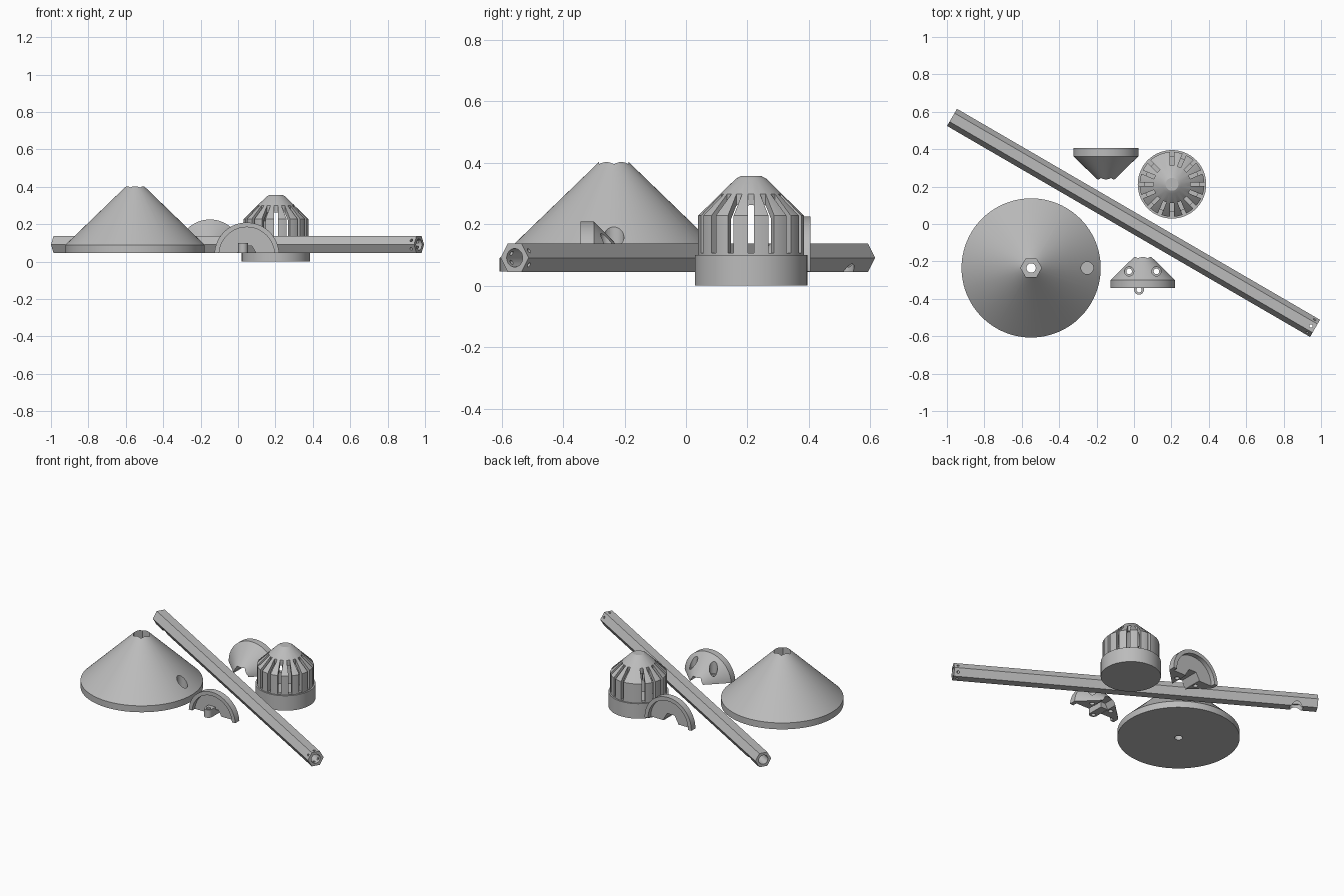
import bpy, bmesh, math
from mathutils import Matrix, Vector

if "Cube" in bpy.data.objects:
    bpy.data.objects.remove(bpy.data.objects["Cube"])

grey = bpy.data.materials.new("plain_grey")
grey.diffuse_color = (0.5, 0.5, 0.5, 1)
grey.use_nodes = True
grey.node_tree.nodes["Principled BSDF"].inputs["Base Color"].default_value = grey.diffuse_color


def lathe(name, profile, n=96, mat=Matrix(), start=0.0):
    """Solid of revolution about local z from (radius, height) points, capped at both ends."""
    bm = bmesh.new()
    rings = [[bm.verts.new((r * math.cos(start + 2 * math.pi * i / n),
                            r * math.sin(start + 2 * math.pi * i / n), z)) for i in range(n)]
             for r, z in profile]
    for a, b in zip(rings, rings[1:]):
        for i in range(n):
            j = (i + 1) % n
            bm.faces.new((a[i], a[j], b[j], b[i]))
    bm.faces.new(rings[0][::-1])
    bm.faces.new(rings[-1])
    return finish(name, bm, mat)


def box(name, lo, hi, mat=Matrix()):
    bm = bmesh.new()
    bmesh.ops.create_cube(bm, size=1)
    lo, hi = Vector(lo), Vector(hi)
    for v in bm.verts:
        v.co = [(lo[k] + hi[k]) / 2 + v.co[k] * (hi[k] - lo[k]) for k in range(3)]
    return finish(name, bm, mat)


def finish(name, bm, mat):
    bm.transform(mat)
    bmesh.ops.recalc_face_normals(bm, faces=bm.faces)
    me = bpy.data.meshes.new(name)
    bm.to_mesh(me)
    bm.free()
    me.materials.append(grey)
    ob = bpy.data.objects.new(name, me)
    bpy.context.collection.objects.link(ob)
    return ob


def boolean(ob, cutters, op='DIFFERENCE'):
    bpy.context.view_layer.objects.active = ob
    for c in cutters:
        m = ob.modifiers.new("cut", 'BOOLEAN')
        m.operation, m.solver, m.object = op, 'EXACT', c
        bpy.ops.object.modifier_apply(modifier=m.name)
        bpy.data.objects.remove(c)


def smooth(ob):
    bpy.ops.object.select_all(action='DESELECT')
    ob.select_set(True)
    bpy.context.view_layer.objects.active = ob
    bpy.ops.object.shade_smooth_by_angle(angle=math.radians(25))


def at(x, y, z=0):
    return Matrix.Translation((x, y, z))


# Large cone base with hexagonal socket, centre bore and a side drain hole
c = at(-0.55, -0.235)
cone = lathe("cone_base", [(0.372, 0.047), (0.372, 0.09), (0.044, 0.407)], 128, c)
boolean(cone, [
    lathe("cut", [(0.056, 0.2), (0.056, 0.5)], 6, c),
    lathe("cut", [(0.025, 0.0), (0.025, 0.5)], 32, c),
    lathe("cut", [(0.033, 0.09), (0.033, 0.3)], 32, c @ at(0.3, 0)),
])
smooth(cone)

# Hexagonal tube lying on a flat
a, b = Vector((-0.973, 0.57, 0.091)), Vector((0.968, -0.558, 0.091))
length = (b - a).length
frame = Matrix.Translation(a) @ (b - a).to_track_quat('Z', 'Y').to_matrix().to_4x4()
rod = lathe("hex_tube", [(0.053, 0), (0.053, length)], 6, frame)
cuts = [
    lathe("cut", [(0.03, -0.1), (0.03, length + 0.1)], 32, frame),
    lathe("cut", [(0.042, 0.0), (0.042, 0.09)], 32, at(-0.862, 0.505)),
]
# Small pin holes near the far end
for k in range(3):
    turn = Matrix.Rotation(math.radians(30 + 60 * k), 4, 'Z') @ Matrix.Rotation(math.pi / 2, 4, 'Y')
    cuts.append(lathe("cut", [(0.008, -0.1), (0.008, 0.1)], 12,
                      frame @ at(0, 0, length - 0.025) @ turn))
boolean(rod, cuts)
smooth(rod)

# Slotted basket: plain foot, hollow drum and conical roof
c = at(0.203, 0.212)
basket = lathe("slotted_basket", [(0.183, 0), (0.183, 0.1), (0.173, 0.1), (0.173, 0.228),
                                  (0.05, 0.348), (0.034, 0.357)], 96, c)
cuts = [lathe("cut", [(0.146, 0.03), (0.146, 0.218), (0.03, 0.33)], 64, c)]
for i in range(16):
    cuts.append(box("cut", (0.1, -0.01, 0.106), (0.25, 0.01, 0.3),
                    c @ Matrix.Rotation(2 * math.pi * i / 16, 4, 'Z')))
boolean(basket, cuts)
smooth(basket)


def clamp_half(name, x, y_face, axis_z, point, floor, screw):
    """Half funnel standing on its cut plane; point is the y direction of its narrow end."""
    f = at(x, y_face, axis_z) @ Matrix.Rotation(-point * math.pi / 2, 4, 'X')
    ob = lathe(name, [(0.173, 0), (0.173, 0.043), (0.046, 0.168)], 96, f)
    cuts = [
        lathe("cut", [(0.148, -0.1), (0.148, 0.03)], 64, f),
        lathe("cut", [(0.055, -0.1), (0.055, 0.3)], 6, f),
        box("cut", (x - 1, y_face - 1, -1), (x + 1, y_face + 1, floor)),
    ]
    for s in (-1, 1):
        p = at(x + s * 0.073, y_face + point * 0.09)
        if screw:   # through hole with a wide seat for the screw head
            cuts.append(lathe("cut", [(0.015, 0), (0.015, 0.4)], 24, p))
            cuts.append(lathe("cut", [(0.025, 0.09), (0.025, 0.4)], 32, p))
        else:       # blind hole
            cuts.append(lathe("cut", [(0.015, 0), (0.015, 0.095)], 24, p))
    boolean(ob, cuts)
    return ob


# Rear clamp half with blind holes
rear = clamp_half("rear_clamp_half", -0.15, 0.405, 0.052, -1, 0.047, False)
smooth(rear)

# Front clamp half with screw holes and a round-ended hinge lug
front = clamp_half("front_clamp_half", 0.047, -0.343, 0.036, 1, 0.047, True)
lug_x, lug_y = 0.027, -0.352
lug = box("lug", (lug_x - 0.026, lug_y, 0.047), (lug_x + 0.026, -0.25, 0.1))
boolean(lug, [lathe("end", [(0.026, 0.047), (0.026, 0.1)], 32, at(lug_x, lug_y))], 'UNION')
boolean(lug, [lathe("cut", [(0.014, 0), (0.014, 0.2)], 24, at(lug_x, lug_y))])
boolean(front, [lug], 'UNION')
smooth(front)
